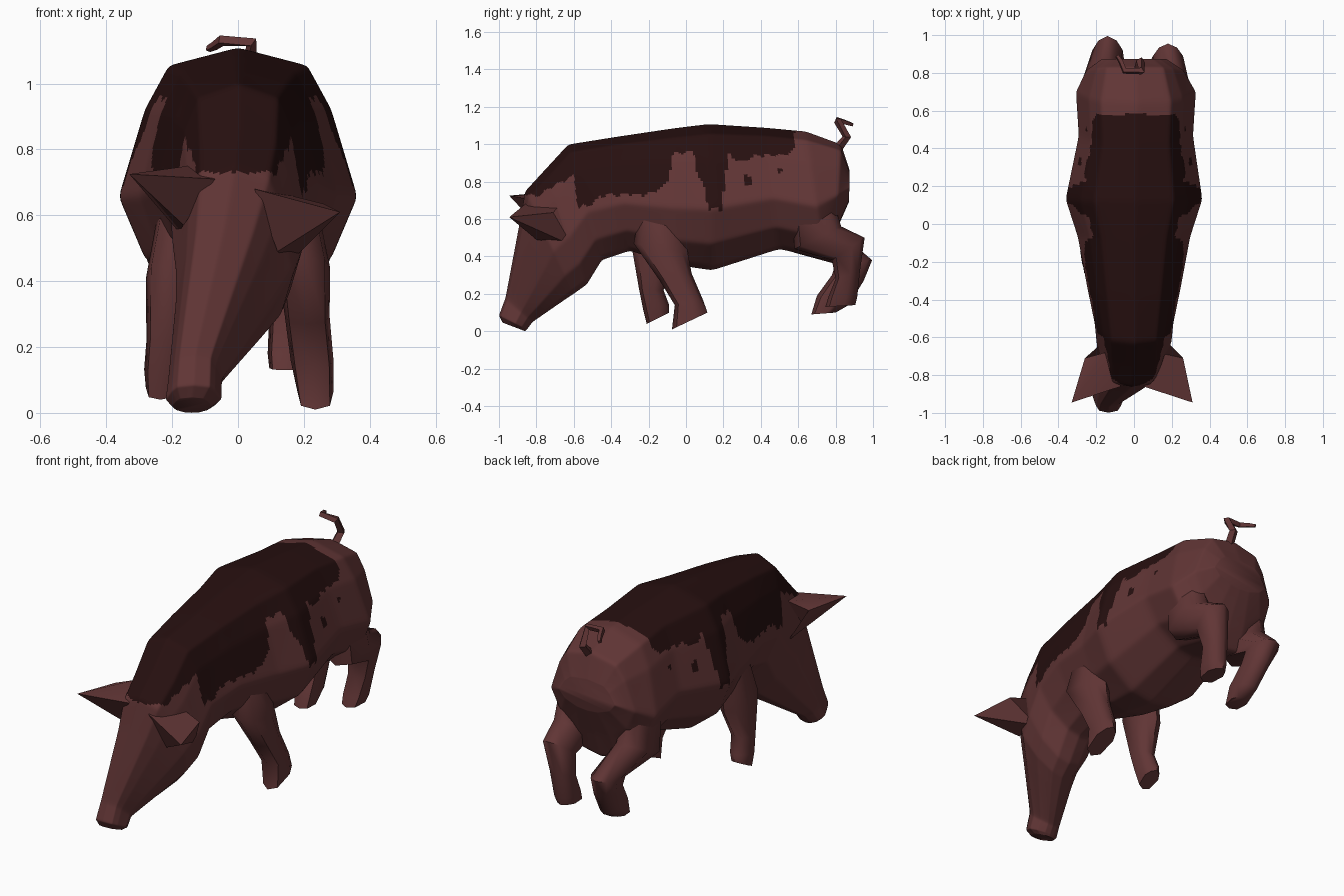
import bpy, bmesh, math

cube = bpy.data.objects.get("Cube")
if cube:
    bpy.data.objects.remove(cube, do_unlink=True)


def material(name, rgb):
    m = bpy.data.materials.new(name)
    m.use_nodes = True
    m.diffuse_color = (*rgb, 1)
    m.node_tree.nodes["Principled BSDF"].inputs["Base Color"].default_value = (*rgb, 1)
    return m


SKIN = material("reddish brown skin", (0.12, 0.036, 0.036))
DARK = material("dark brown patch", (0.02, 0.005, 0.005))


def finish(bm, name, angle, mats=(SKIN,)):
    bmesh.ops.recalc_face_normals(bm, faces=bm.faces)
    mesh = bpy.data.meshes.new(name)
    bm.to_mesh(mesh)
    bm.free()
    ob = bpy.data.objects.new(name, mesh)
    bpy.context.collection.objects.link(ob)
    for m in mats:
        mesh.materials.append(m)
    bpy.ops.object.select_all(action='DESELECT')
    ob.select_set(True)
    bpy.context.view_layer.objects.active = ob
    bpy.ops.object.shade_smooth_by_angle(angle=math.radians(angle))


def loft(rings, half):
    """Ring: y, z of one edge, y, z of the opposite edge, half width, x centre.
    half: section points (across, along) from the first edge to the second."""
    section = half + [(-u, t) for u, t in half[-2:0:-1]]
    bm = bmesh.new()
    loops = []
    for y1, z1, y2, z2, w, cx in rings:
        loops.append([bm.verts.new((cx + u * w, y1 + (y2 - y1) * t, z1 + (z2 - z1) * t))
                      for u, t in section])
    n = len(section)
    for a, b in zip(loops, loops[1:]):
        for i in range(n):
            j = (i + 1) % n
            bm.faces.new((a[i], a[j], b[j], b[i]))
    bm.faces.new(loops[0])
    bm.faces.new(loops[-1])
    return bm


# Body, neck and head as one loft from rump to snout
TRUNK = [(0, 0), (.58, .07), (.78, .24), (1, .58), (.78, .82), (.36, .97), (0, 1)]
body = loft([
    (.875, .86, .875, .70, .17, 0),
    (.83, 1.0, .80, .53, .26, .005),
    (.64, 1.07, .74, .38, .32, .01),
    (.42, 1.09, .50, .44, .305, .01),
    (.12, 1.11, .14, .325, .365, 0),
    (-.08, 1.085, -.06, .355, .30, 0),
    (-.38, 1.04, -.30, .43, .25, 0),
    (-.63, 1.0, -.45, .38, .21, 0),
    (-.75, .87, -.53, .25, .2, 0),
    (-.86, .75, -.60, .20, .18, -.01),
    (-.89, .58, -.66, .16, .15, -.04),
    (-.965, .18, -.82, .05, .082, -.13),
    (-1.0, .085, -.85, .01, .085, -.135),
    (-.98, .045, -.86, .0, .06, -.14)], TRUNK)
bmesh.ops.subdivide_edges(body, edges=body.edges[:], cuts=15, use_grid_fill=True)
for _ in range(4):
    bmesh.ops.smooth_vert(body, verts=body.verts[:], factor=.5,
                          use_axis_x=True, use_axis_y=True, use_axis_z=True)

# Ragged lower edge of the dark back patch, as height along the body
PATCH = [(-.87, .74), (-.8, .72), (-.72, .77), (-.6, .83), (-.58, .67), (-.52, .67),
         (-.44, .73), (-.2, .73), (-.1, .79), (-.07, .95), (.04, .96), (.06, .85),
         (.1, .76), (.12, .65), (.19, .65), (.21, .82), (.23, .94), (.3, .9),
         (.38, .94), (.52, .94), (.58, .97)]
SPOTS = [(.33, .81, .025), (.5, .86, .015)]


def is_dark(p):
    if any(math.hypot(p.y - y, p.z - z) < r for y, z, r in SPOTS):
        return True
    for (y1, z1), (y2, z2) in zip(PATCH, PATCH[1:]):
        if y1 <= p.y < y2:
            return p.z > z1 + (z2 - z1) * (p.y - y1) / (y2 - y1) + .008 * math.sin(p.y * 90)
    return False


for f in body.faces:
    f.material_index = int(is_dark(f.calc_center_median()))
finish(body, "body", 60, (SKIN, DARK))

# Legs, each from hip to foot, front edge then back edge
LIMB = [(0, 0), (.8, .13), (1, .62), (.6, .88), (0, 1)]
LEGS = {
    "front_left_leg": [
        (-.24, .68, -.04, .68, .05, .18), (-.28, .47, .01, .42, .08, .2),
        (-.14, .27, .03, .31, .068, .21), (-.06, .14, .09, .17, .065, .225),
        (-.075, .01, .115, .10, .055, .235)],
    "front_right_leg": [
        (-.24, .68, -.04, .68, .05, -.18), (-.29, .45, -.05, .38, .08, -.2),
        (-.25, .22, -.12, .22, .058, -.22), (-.23, .12, -.09, .14, .055, -.23),
        (-.21, .04, -.09, .10, .045, -.235)],
    "back_left_leg": [
        (.56, .72, .78, .72, .08, .2), (.58, .44, .83, .56, .1, .195),
        (.78, .38, .955, .50, .08, .18), (.80, .28, .93, .32, .065, .16),
        (.76, .18, .915, .18, .06, .15), (.745, .13, .905, .14, .05, .145)],
    "back_right_leg": [
        (.56, .72, .78, .72, .08, -.2), (.58, .42, .82, .53, .1, -.185),
        (.80, .36, .995, .38, .08, -.14), (.78, .30, .95, .27, .065, -.12),
        (.70, .19, .87, .14, .06, -.1), (.67, .09, .80, .10, .05, -.095)],
}
for name, rings in LEGS.items():
    finish(loft(rings, LIMB), name, 55)


# Ears: flat points, with the head tilted so the right one sits higher
def ear(name, tip, base):
    bm = bmesh.new()
    top = bm.verts.new(tip)
    vs = [bm.verts.new(p) for p in base]
    for a, b in zip(vs, vs[1:] + vs[:1]):
        bm.faces.new((top, a, b))
    bm.faces.new(vs)
    finish(bm, name, 45)


ear("left_ear", (.31, -.945, .61),
    [(.05, -.86, .68), (.12, -.68, .67), (.26, -.71, .635), (.16, -.61, .46), (.12, -.80, .49)])
ear("right_ear", (-.33, -.945, .725),
    [(-.07, -.86, .71), (-.15, -.68, .75), (-.26, -.71, .715), (-.18, -.64, .55), (-.165, -.80, .57)])

# Curled tail, swept along a short path with tapering radius
curve = bpy.data.curves.new("tail_path", 'CURVE')
curve.dimensions = '3D'
curve.bevel_depth = .027
curve.bevel_resolution = 0
curve.use_fill_caps = True
path = [(.02, .79, .95), (.035, .86, 1.04), (.04, .81, 1.125),
        (-.05, .81, 1.13), (-.07, .86, 1.115), (-.09, .89, 1.105)]
spline = curve.splines.new('POLY')
spline.points.add(len(path) - 1)
for i, (pt, co) in enumerate(zip(spline.points, path)):
    pt.co = (*co, 1)
    pt.radius = 1 - .12 * i
helper = bpy.data.objects.new("tail_path", curve)
bpy.context.collection.objects.link(helper)
bpy.context.view_layer.update()
tail = bmesh.new()
tail.from_mesh(helper.to_mesh())
helper.to_mesh_clear()
bpy.data.objects.remove(helper, do_unlink=True)
finish(tail, "tail", 40)
